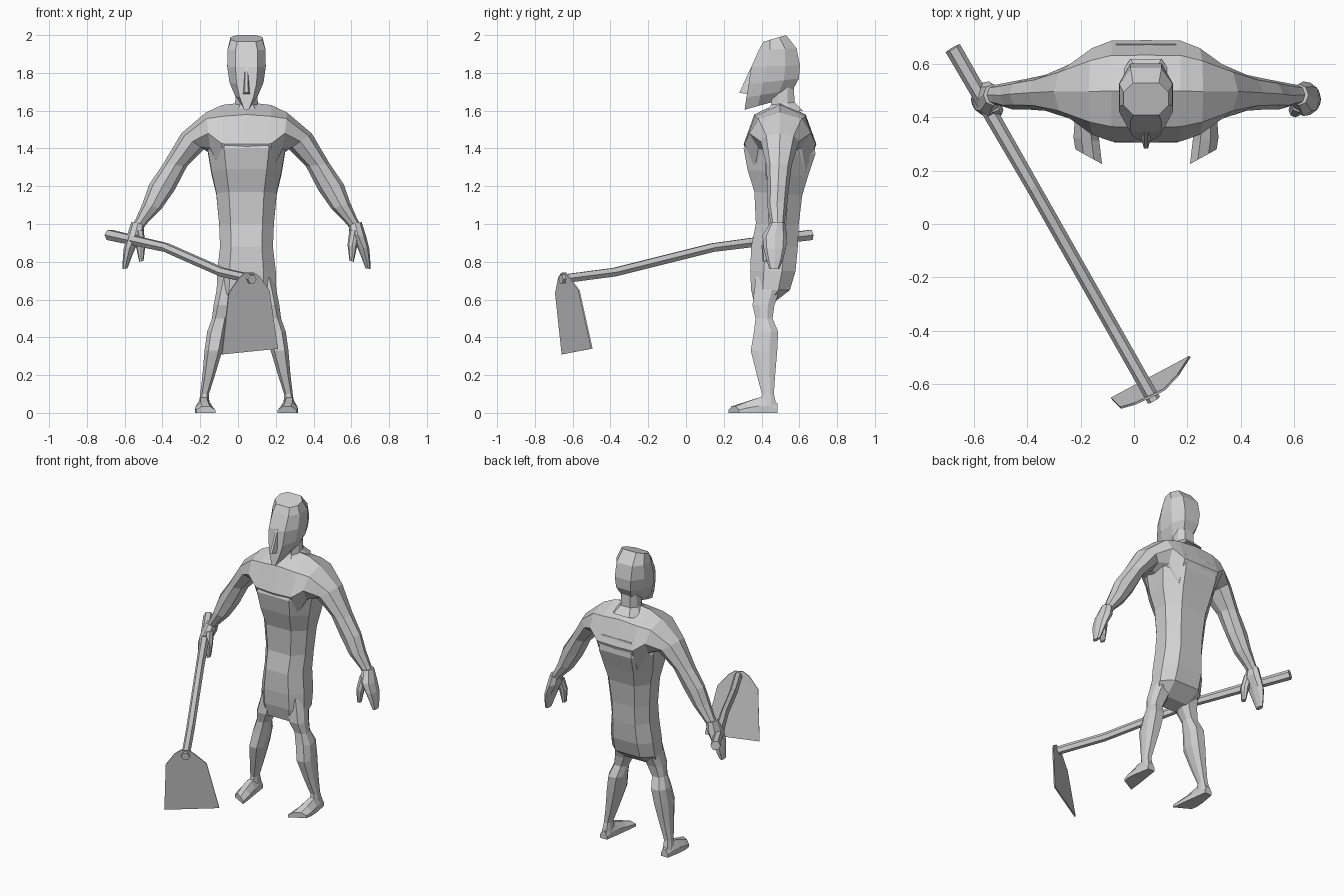
import bpy, bmesh, math
from mathutils import Vector

CX = 0.045  # symmetry line of the figure

grey = bpy.data.materials.new("plain grey")
grey.diffuse_color = (0.63, 0.63, 0.63, 1)


def make(name, rings, cap=True):
    """Loft a skin through rings that have equal point counts."""
    bm = bmesh.new()
    vs = [[bm.verts.new(p) for p in r] for r in rings]
    n = len(vs[0])
    for a, b in zip(vs, vs[1:]):
        for i in range(n):
            j = (i + 1) % n
            bm.faces.new((a[i], a[j], b[j], b[i]))
    if cap:
        bm.faces.new(vs[0])
        bm.faces.new(vs[-1])
    bmesh.ops.recalc_face_normals(bm, faces=bm.faces)
    me = bpy.data.meshes.new(name)
    bm.to_mesh(me)
    bm.free()
    me.materials.append(grey)
    ob = bpy.data.objects.new(name, me)
    bpy.context.collection.objects.link(ob)
    return ob


def body_ring(zf, zb, w, yf, yb, u=0.0, s=1):
    """Upright eight-sided section, front and back heights may differ."""
    pts = [(-.58, 0), (.58, 0), (1, .3), (1, .7), (.58, 1), (-.58, 1), (-1, .7), (-1, .3)]
    return [(CX + s * (u + w * a), yf + (yb - yf) * t, zf + (zb - zf) * t) for a, t in pts]


def limb_ring(u0, z0, u1, z1, yf, yb, s=1):
    """Section spanned by an outer edge point, an inner edge point and a depth."""
    out = []
    for k in range(8):
        c, d = math.cos(k * math.pi / 4), math.sin(k * math.pi / 4)
        out.append((CX + s * ((u0 + u1) / 2 + c * (u0 - u1) / 2),
                    (yf + yb) / 2 + d * (yb - yf) / 2,
                    (z0 + z1) / 2 + c * (z0 - z1) / 2))
    return out


# Torso: hips to chest
make("torso", [body_ring(*r) for r in [
    (.565, .58, .135, .365, .46), (.65, .65, .158, .345, .55),
    (.75, .75, .155, .34, .58), (.88, .88, .14, .345, .592),
    (1.0, 1.0, .145, .37, .597), (1.17, 1.15, .16, .362, .615),
    (1.29, 1.25, .185, .325, .645), (1.40, 1.37, .205, .305, .685),
    (1.46, 1.47, .19, .33, .675)]])

# Shoulders and both arms: one skin from wrist to wrist
half = [(0, 1.645, 0, 1.2, .305, .69), (.13, 1.63, .13, 1.22, .31, .688),
        (.215, 1.59, .19, 1.37, .335, .66), (.345, 1.48, .225, 1.395, .395, .60),
        (.44, 1.32, .315, 1.305, .425, .56), (.515, 1.21, .38, 1.18, .43, .545),
        (.55, 1.11, .45, 1.08, .43, .535), (.585, 1.03, .52, 1.01, .445, .525),
        (.61, .985, .545, .98, .45, .52)]
make("shoulders_and_arms",
     [limb_ring(*r, s=-1) for r in half[:0:-1]]
     + [[(2 * CX - x, y, z) for x, y, z in limb_ring(*half[0], s=-1)]]
     + [limb_ring(*r) for r in half[1:]])

# Neck
make("neck", [body_ring(*r) for r in [
    (1.57, 1.60, .10, .40, .62), (1.63, 1.645, .06, .45, .575),
    (1.74, 1.74, .055, .46, .57)]])

# Head with pointed chin
make("head", [body_ring(*r) for r in [
    (1.605, 1.67, .022, .31, .545), (1.67, 1.71, .062, .32, .565),
    (1.74, 1.77, .09, .332, .598), (1.83, 1.84, .102, .345, .603),
    (1.92, 1.93, .1, .385, .585), (1.965, 2.0, .084, .41, .53)]])

# Nose: narrow wedge
make("nose", [
    [(CX - .009, .36, 1.83), (CX + .009, .36, 1.83), (CX + .007, .345, 1.832), (CX - .007, .345, 1.832)],
    [(CX - .022, .34, 1.685), (CX + .022, .34, 1.685), (CX + .008, .283, 1.695), (CX - .008, .283, 1.695)]])

for side, s in (("left", 1), ("right", -1)):
    # Hand: palm and fingers, then thumb
    make(side + "_hand", [limb_ring(*r, s=s) for r in [
        (.61, 1.01, .54, 1.0, .445, .525), (.635, .93, .545, .95, .405, .535),
        (.65, .87, .585, .88, .41, .53), (.655, .81, .61, .82, .425, .515),
        (.657, .762, .63, .765, .44, .495)]])
    make(side + "_thumb", [limb_ring(*r, s=s) for r in [
        (.60, .96, .545, .97, .42, .48), (.585, .88, .535, .89, .40, .455),
        (.568, .80, .545, .805, .405, .44)]])

    # Leg: thigh, knee, calf, ankle
    make(side + "_leg", [body_ring(z, z, w, yf, yb, u, s) for z, u, w, yf, yb in [
        (.72, .085, .06, .37, .52), (.57, .118, .056, .352, .468),
        (.50, .14, .043, .368, .458), (.43, .158, .05, .36, .488),
        (.33, .175, .047, .343, .483), (.2, .2, .033, .375, .472),
        (.10, .222, .023, .402, .465), (.03, .225, .03, .39, .482)]])

    # Foot: heel to slanted toes (inner u, outer u, inner y, outer y, height)
    make(side + "_foot", [
        [(CX + s * a, ya, 0), (CX + s * b, yb, 0), (CX + s * b, yb, h * .45),
         (CX + s * (a + .7 * (b - a)), ya + .7 * (yb - ya), h),
         (CX + s * (a + .3 * (b - a)), ya + .3 * (yb - ya), h), (CX + s * a, ya, h * .45)]
        for a, b, ya, yb, h in [
            (.20, .25, .485, .485, .05), (.192, .26, .43, .43, .085),
            (.185, .268, .38, .385, .08), (.175, .272, .31, .325, .058),
            (.165, .265, .225, .28, .035)]])

# Hoe handle: bent six-sided pole
path = [Vector(p) for p in [(-.68, .66, .942), (-.38, .14, .875),
                            (-.085, -.38, .745), (.075, -.662, .708)]]
rings = []
for i, p in enumerate(path):
    d = (path[min(i + 1, 3)] - path[max(i - 1, 0)]).normalized()
    side = d.cross(Vector((0, 0, 1))).normalized()
    up = side.cross(d)
    r = .031 if i == 0 else .026
    rings.append([p + (side * math.cos(k * math.pi / 3) + up * math.sin(k * math.pi / 3)) * r
                  for k in range(6)])
make("hoe_handle", rings)

# Hoe blade: thin plate with rounded top
outline = [(-.085, -.655, .31), (.21, -.498, .34), (.165, -.567, .65), (.115, -.62, .72),
           (.085, -.637, .742), (.04, -.658, .742), (.005, -.674, .715), (-.05, -.69, .635)]
t = Vector((.47, -.87, -.13)) * .004
make("hoe_blade", [[Vector(p) - t for p in outline], [Vector(p) + t for p in outline]])
